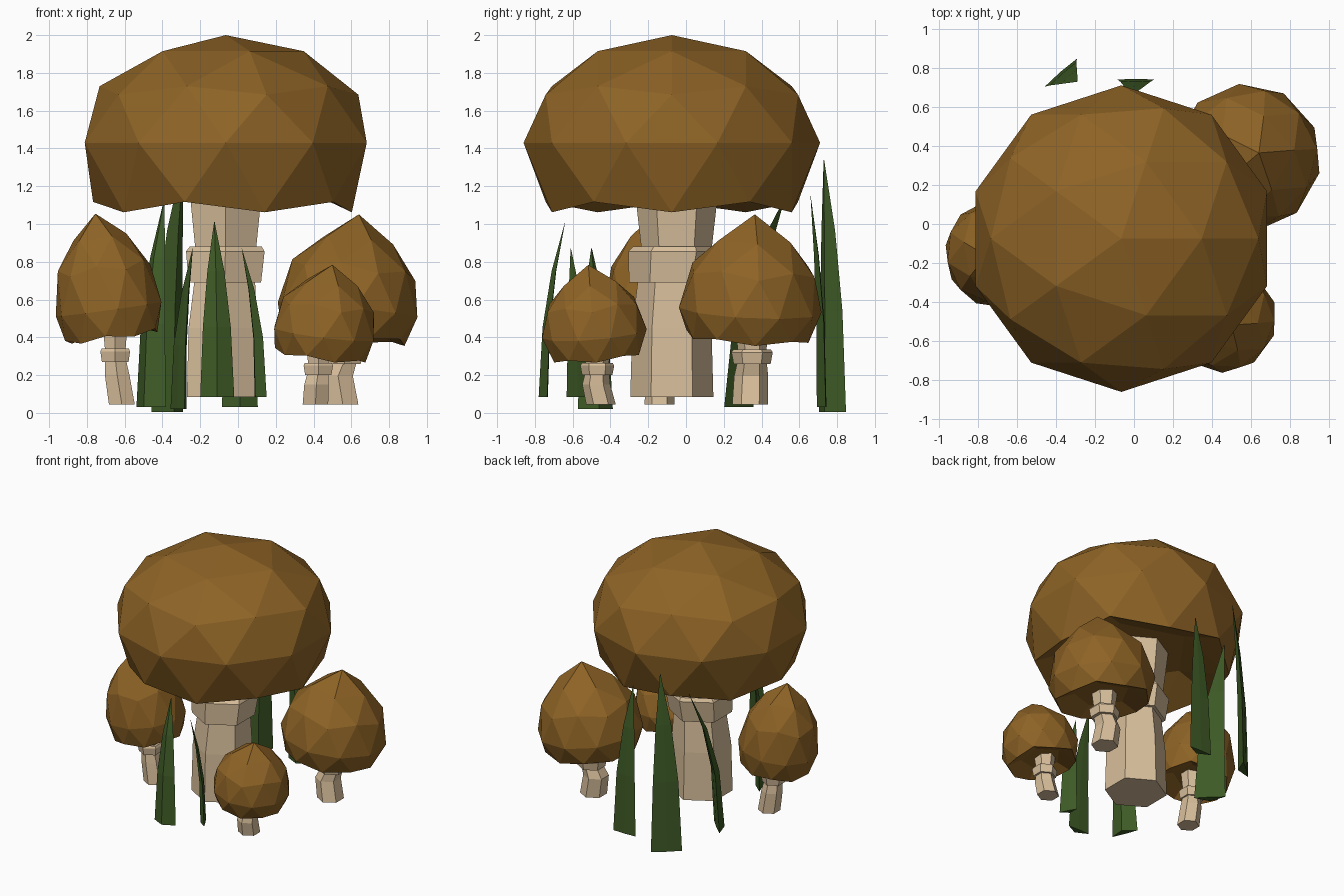
import bpy, bmesh, math
from mathutils import Vector, Matrix, Euler

if "Cube" in bpy.data.objects:
    bpy.data.objects.remove(bpy.data.objects["Cube"])


def material(name, rgb):
    m = bpy.data.materials.new(name)
    m.diffuse_color = (*rgb, 1)
    m.use_nodes = True
    m.node_tree.nodes["Principled BSDF"].inputs["Base Color"].default_value = m.diffuse_color
    return m


BROWN = material("cap_brown", (0.27, 0.125, 0.019))
BEIGE = material("stem_beige", (0.69, 0.52, 0.33))
GREEN = material("grass_green", (0.048, 0.103, 0.019))


def finish(bm, name, mat):
    bmesh.ops.recalc_face_normals(bm, faces=bm.faces)
    me = bpy.data.meshes.new(name)
    bm.to_mesh(me)
    bm.free()
    me.materials.append(mat)
    ob = bpy.data.objects.new(name, me)
    bpy.context.collection.objects.link(ob)
    return ob


def loft(name, rings, mat):
    """Skin a stack of closed rings and cap both ends."""
    bm = bmesh.new()
    rows = [[bm.verts.new(p) for p in ring] for ring in rings]
    n = len(rows[0])
    for a, b in zip(rows, rows[1:]):
        for i in range(n):
            j = (i + 1) % n
            bm.faces.new((a[i], a[j], b[j], b[i]))
    bm.faces.new(rows[0][::-1])
    bm.faces.new(rows[-1])
    return finish(bm, name, mat)


def hexagons(name, sections, turn=30):
    """Six-sided tube through (x, y, z, radius) sections."""
    angles = [math.radians(turn + 60 * i) for i in range(6)]
    rings = [[(x + r * math.cos(a), y + r * math.sin(a), z) for a in angles]
             for x, y, z, r in sections]
    return loft(name, rings, BEIGE)


def cap(name, centre, radius, up, peak, down, tilt=(0, 0, 0)):
    """Faceted ball with a pulled-up tip and a hollow underside."""
    bm = bmesh.new()
    bmesh.ops.create_icosphere(bm, subdivisions=2, radius=1)
    for v in bm.verts:
        z = v.co.z
        if z > 0.95:
            h = peak
        elif z > 0:
            h = z * up
        elif z > -0.6:
            h = z * down
        else:
            h = -0.3 * down          # underside folded upwards
        v.co = (v.co.x * radius, v.co.y * radius, h)
    rot = Euler([math.radians(t) for t in tilt]).to_matrix().to_4x4()
    bmesh.ops.transform(bm, matrix=Matrix.Translation(centre) @ rot, verts=bm.verts)
    return finish(bm, name, BROWN)


def blade(name, base, tip, width, turn):
    """Folded grass blade that bends towards its tip."""
    base, tip = Vector(base), Vector(tip)
    side = Vector((math.cos(math.radians(turn)), math.sin(math.radians(turn)), 0))
    ridge = Vector((side.y, -side.x, 0))
    rings = []
    for t, w in ((0, 1), (0.4, 0.82), (0.72, 0.5), (1, 0.02)):
        c = base + (tip - base) * t ** 2.2
        c.z = base.z + (tip.z - base.z) * t
        s, d = side * width * w / 2, ridge * width * w
        rings.append([c - s, c + d * 0.25, c + s, c - d * 0.02])
    return loft(name, rings, GREEN)


# main mushroom
cap("main_cap", (-0.065, -0.075, 1.43), 0.785, 0.57, 0.57, 0.70)
hexagons("main_stem", [(-0.08, -0.075, 0.085, 0.22), (-0.08, -0.075, 0.45, 0.21),
                       (-0.07, -0.07, 0.70, 0.185), (-0.065, -0.05, 0.86, 0.185),
                       (-0.065, -0.05, 1.3, 0.235)])
hexagons("main_collar", [(-0.07, -0.08, 0.69, 0.222), (-0.067, -0.065, 0.855, 0.24),
                         (-0.065, -0.06, 0.88, 0.22)])

# small mushrooms: caps leaning on bent stems
cap("right_cap", (0.58, 0.34, 0.545), 0.38, 0.44, 0.51, 0.29, (-2, 7, 6))
cap("left_cap", (-0.685, -0.15, 0.55), 0.285, 0.45, 0.51, 0.30, (0, -8, 10))
cap("front_cap", (0.455, -0.485, 0.42), 0.278, 0.32, 0.368, 0.24, (5, 7, 0))

small_stems = {
    "right": (0.095, (0.555, 0.34), (0.53, 0.345), (0.565, 0.35), 0.26, 0.335, 0.5),
    "left": (0.079, (-0.615, -0.14), (-0.64, -0.14), (-0.65, -0.145), 0.27, 0.34, 0.5),
    "front": (0.078, (0.41, -0.45), (0.415, -0.475), (0.425, -0.47), 0.2, 0.265, 0.38),
}
for side, (r, a, b, c, low, high, top) in small_stems.items():
    hexagons(side + "_stem", [(*a, 0.045, r), (*b, low * 0.75, r * 0.95),
                              (*c, low + 0.02, r * 0.8), (*c, high, r * 0.8),
                              (*c, top, r)])
    hexagons(side + "_collar", [(*c, low, r * 1.03), (*c, high - 0.015, r * 1.15),
                                (*c, high, r * 1.05)])

# grass
blade("grass_back_left", (-0.375, 0.775, 0.005), (-0.29, 0.73, 1.34), 0.22, 41)
blade("grass_back", (0.01, 0.74, 0.03), (-0.01, 0.66, 1.15), 0.19, 0)
blade("grass_left", (-0.46, 0.28, 0.03), (-0.39, 0.52, 1.13), 0.22, -45)
blade("grass_front", (-0.11, -0.735, 0.085), (-0.125, -0.64, 1.01), 0.18, 0)
blade("grass_front_right", (0.12, -0.575, 0.085), (0.02, -0.61, 0.87), 0.13, -61)
blade("grass_front_left", (-0.32, -0.48, 0.02), (-0.24, -0.5, 0.87), 0.2, 112)
